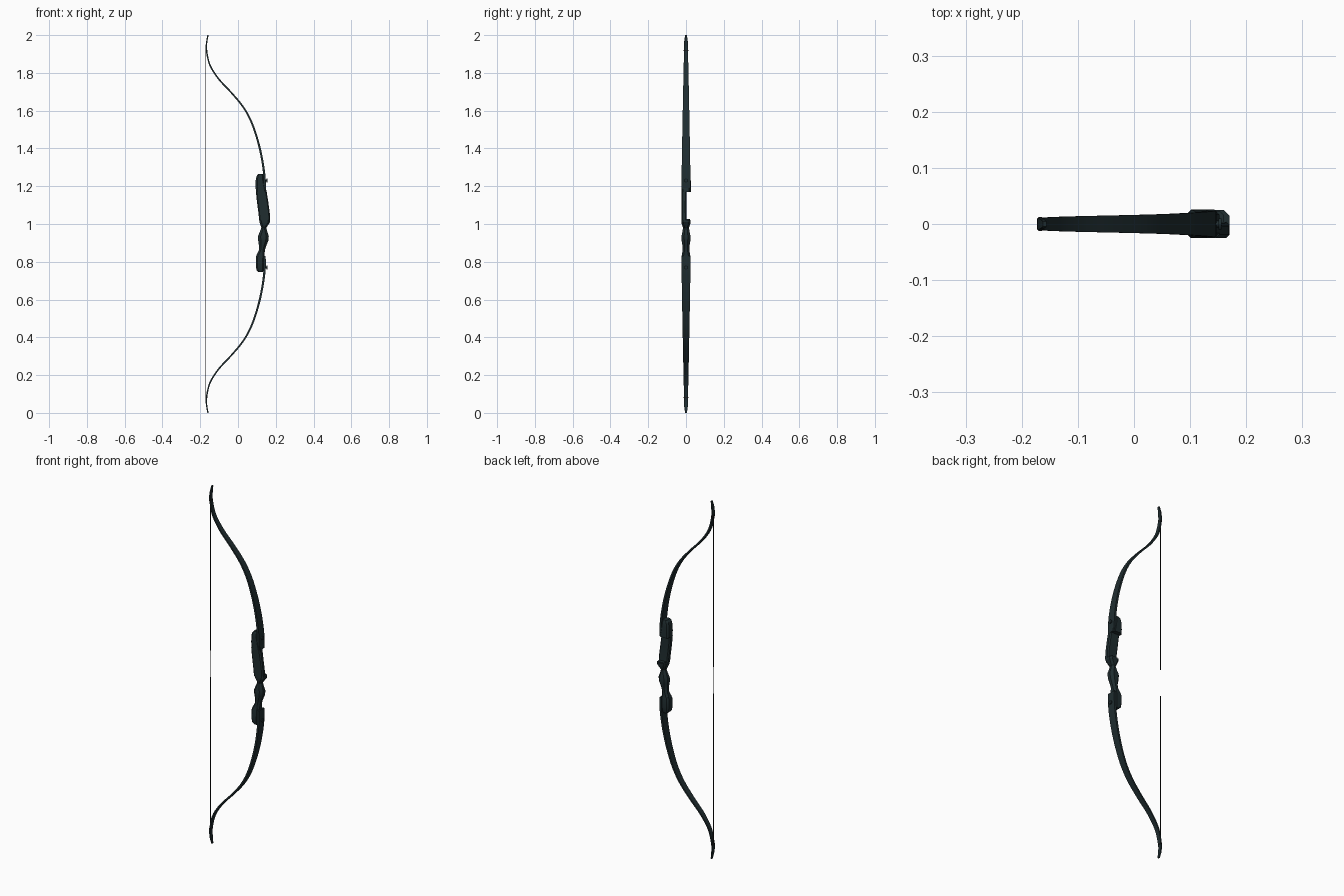
import bpy, bmesh, math
from mathutils import Vector, Matrix
from mathutils.geometry import interpolate_bezier

if "Cube" in bpy.data.objects:
    bpy.data.objects.remove(bpy.data.objects["Cube"])


def material(name, rgb):
    m = bpy.data.materials.new(name)
    m.diffuse_color = (*rgb, 1)
    m.use_nodes = True
    m.node_tree.nodes["Principled BSDF"].inputs["Base Color"].default_value = m.diffuse_color
    return m


DARK = material("dark_finish", (0.014, 0.026, 0.029))
CORD = material("cord", (0.012, 0.012, 0.012))


def finish(name, bm, mat, mirror=False, angle=30):
    bmesh.ops.recalc_face_normals(bm, faces=bm.faces)
    me = bpy.data.meshes.new(name)
    if mirror:  # local origin at mid height so limbs mirror about z = 1
        bmesh.ops.translate(bm, verts=bm.verts, vec=(0, 0, -1))
    bm.to_mesh(me)
    bm.free()
    ob = bpy.data.objects.new(name, me)
    bpy.context.collection.objects.link(ob)
    me.materials.append(mat)
    if mirror:
        ob.location.z = 1
        mod = ob.modifiers.new("mirror", "MIRROR")
        mod.use_axis = (False, False, True)
        mod.use_mirror_merge = False
    bpy.ops.object.select_all(action="DESELECT")
    ob.select_set(True)
    bpy.context.view_layer.objects.active = ob
    bpy.ops.object.shade_smooth_by_angle(angle=math.radians(angle))
    return ob


def loft(sections):
    bm = bmesh.new()
    rings = [[bm.verts.new(p) for p in s] for s in sections]
    n = len(rings[0])
    for a, b in zip(rings, rings[1:]):
        for i in range(n):
            j = (i + 1) % n
            bm.faces.new((a[i], a[j], b[j], b[i]))
    bm.faces.new(rings[0])
    bm.faces.new(rings[-1])
    return bm


def smooth_path(pts, steps=5):
    pts = [Vector(p) for p in pts]
    out = []
    for i in range(len(pts) - 1):
        a, b = pts[i], pts[i + 1]
        ta = (b - pts[max(i - 1, 0)]) / 6
        tb = (pts[min(i + 2, len(pts) - 1)] - a) / 6
        out += interpolate_bezier(a, a + ta, b - tb, b, steps + 1)[:-1]
    return out + [pts[-1]]


def chamfered(z, x0, x1, y0, y1, c):
    c = min(c, (x1 - x0) * 0.4, (y1 - y0) * 0.4)
    return [(x0 + c, y0, z), (x1 - c, y0, z), (x1, y0 + c, z), (x1, y1 - c, z),
            (x1 - c, y1, z), (x0 + c, y1, z), (x0, y1 - c, z), (x0, y0 + c, z)]


# Recurved limbs: centre line in x, z, mirrored top to bottom
centre = smooth_path([(0.141, 0, 1.17), (0.140, 0, 1.25), (0.127, 0, 1.345),
                      (0.105, 0, 1.44), (0.071, 0, 1.54), (0.027, 0, 1.62),
                      (-0.035, 0, 1.695), (-0.100, 0, 1.765), (-0.148, 0, 1.84),
                      (-0.167, 0, 1.92), (-0.166, 0, 1.96), (-0.159, 0, 2.0)])
sections = []
for i, p in enumerate(centre):
    t = (centre[min(i + 1, len(centre) - 1)] - centre[max(i - 1, 0)]).normalized()
    nrm = Vector((t.z, 0, -t.x))
    k = max(0, (p.z - 1.25) / 0.75)
    w = 0.0235 - 0.012 * k - 0.003 * k * k
    if p.z > 1.97:
        w *= 1 - 0.45 * (p.z - 1.97) / 0.03
    h = 0.0058 - 0.0025 * k
    side = Vector((0, w, 0))
    sections.append([p - side - nrm * h, p - side + nrm * h,
                     p + side + nrm * h, p + side - nrm * h])
finish("limbs", loft(sections), DARK, mirror=True)

# Riser body: z, back x, front x, left y, right y, chamfer
lower = [(0.745, .108, .132, -.018, .018, .006), (0.755, .098, .137, -.023, .023, .008),
         (0.78, .094, .138, -.025, .025, .008), (0.82, .094, .140, -.025, .025, .009),
         (0.835, .098, .141, -.022, .022, .009)]
grip = [(0.835, .098, .141, -.022, .022, .01), (0.86, .110, .142, -.018, .018, .01),
        (0.885, .111, .150, -.019, .019, .012), (0.91, .107, .160, -.023, .023, .014),
        (0.935, .106, .163, -.024, .024, .014), (0.96, .116, .155, -.019, .019, .012),
        (0.98, .124, .150, -.016, .016, .01), (0.995, .119, .160, -.021, .021, .01),
        (1.01, .114, .170, -.025, .025, .01), (1.02, .112, .170, -.025, .025, .01)]
window = [(1.02, .112, .170, -.025, .004, .006), (1.06, .108, .168, -.025, .002, .006),
          (1.12, .100, .160, -.025, .002, .006), (1.17, .095, .152, -.025, .004, .006)]
upper = [(1.17, .095, .152, -.025, .026, .009), (1.20, .093, .145, -.025, .026, .009),
         (1.235, .094, .139, -.025, .025, .009), (1.255, .099, .137, -.023, .023, .008),
         (1.265, .108, .132, -.018, .018, .006)]
for name, rows in (("riser_lower_pocket", lower), ("grip", grip),
                   ("sight_window", window), ("riser_upper_pocket", upper)):
    finish(name, loft([chamfered(*r) for r in rows]), DARK, angle=25)


def cylinder(bm, r, depth, seg, mat):
    bmesh.ops.create_cone(bm, cap_ends=True, segments=seg, radius1=r, radius2=r,
                          depth=depth, matrix=mat)


# Limb bolts: washer and head on the front of each pocket
bm = bmesh.new()
turn = Matrix.Rotation(math.pi / 2, 4, "Y")
cylinder(bm, 0.006, 0.02, 12, Matrix.Translation((0.144, 0, 1.23)) @ turn)
cylinder(bm, 0.010, 0.005, 12, Matrix.Translation((0.153, 0, 1.23)) @ turn)
finish("limb_bolts", bm, DARK, mirror=True)

# Arrow shelf
bm = loft([chamfered(z, .120, .160, -.012, .022, .006) for z in (1.015, 1.026)])
finish("arrow_shelf", bm, DARK)

# String: thick served ends, thin centre
bm = bmesh.new()
cylinder(bm, 0.0018, 0.85, 8, Matrix.Translation((-0.1705, 0, 1.5)))
finish("string_ends", bm, CORD, mirror=True)
bm = bmesh.new()
cylinder(bm, 0.0011, 0.17, 8, Matrix.Translation((-0.1705, 0, 1)))
finish("string_centre", bm, CORD)

# String loops around the limb tips
bm = loft([chamfered(z, -.1725, -.1615, -.0125, .0125, .003) for z in (1.915, 1.921)])
finish("string_loops", bm, CORD, mirror=True)
